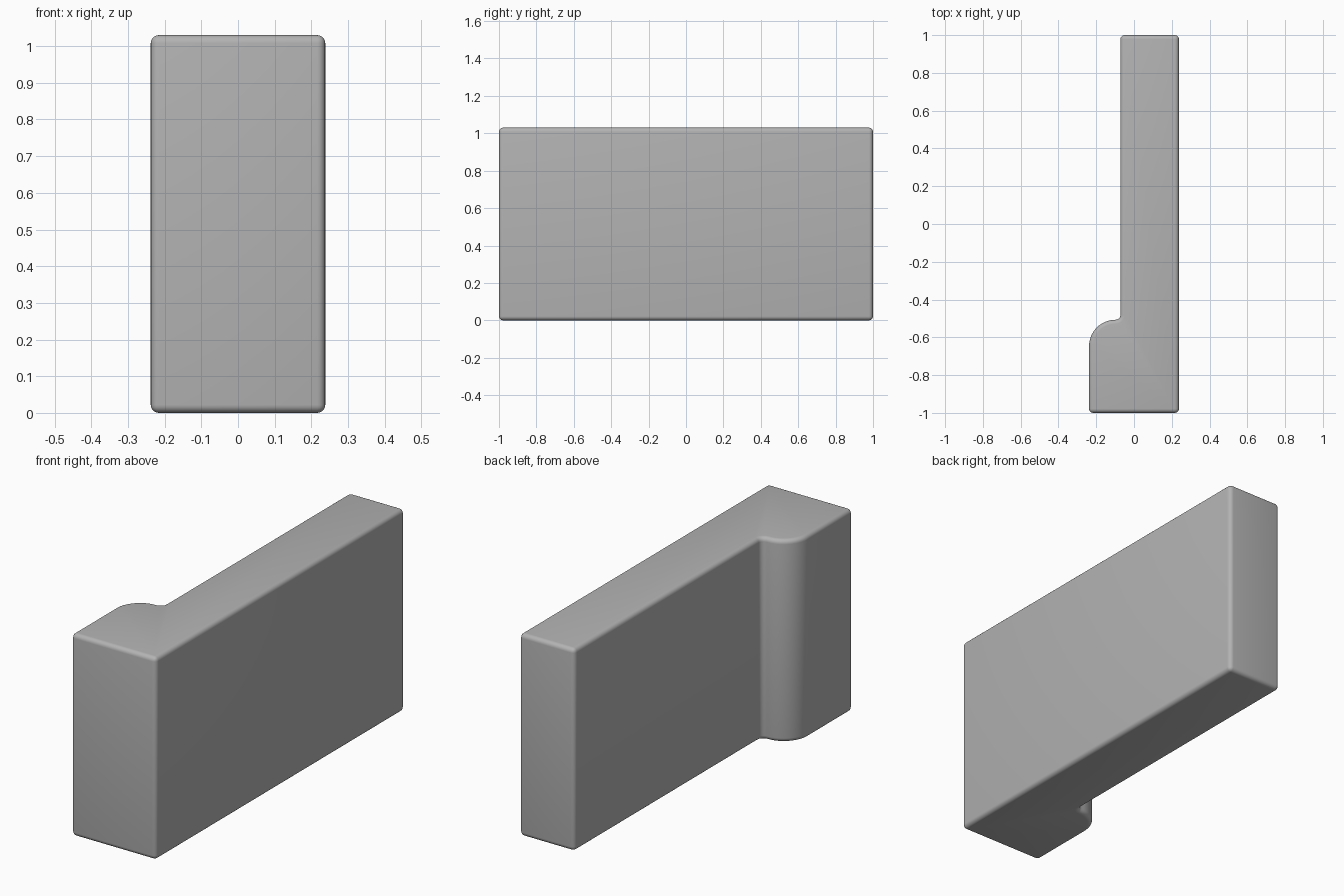
import bpy, bmesh, math

cube = bpy.data.objects.get("Cube")
if cube:
    bpy.data.objects.remove(cube, do_unlink=True)

LEFT, RIGHT, STEP = -0.238, 0.238, -0.072
HEIGHT, BEVEL = 1.03, 0.022

# Single grey material
grey = bpy.data.materials.new("plain grey")
grey.use_nodes = True
colour = (0.45, 0.45, 0.45, 1)
grey.diffuse_color = colour
grey.node_tree.nodes["Principled BSDF"].inputs["Base Color"].default_value = colour


def arc(cx, cy, radius, start, end, steps):
    """Points along an arc, angles in degrees."""
    angles = [math.radians(start + (end - start) * i / steps) for i in range(steps + 1)]
    return [(cx + radius * math.cos(a), cy + radius * math.sin(a)) for a in angles]


# Plan outline: long slab with a thick, round-shouldered end
shoulder, fillet, ledge = 0.14, 0.026, -0.507
outline = [(LEFT, -1), (RIGHT, -1), (RIGHT, 1), (STEP, 1)]
outline += arc(STEP - fillet, ledge + fillet, fillet, 0, -90, 6)
outline += arc(LEFT + shoulder, ledge - shoulder, shoulder, 90, 180, 16)

# Extrude the outline upward
bm = bmesh.new()
base = bm.faces.new([bm.verts.new((x, y, 0)) for x, y in outline])
top = bmesh.ops.extrude_face_region(bm, geom=[base])["geom"]
bmesh.ops.translate(bm, vec=(0, 0, HEIGHT),
                    verts=[v for v in top if isinstance(v, bmesh.types.BMVert)])
bmesh.ops.remove_doubles(bm, verts=bm.verts, dist=0.0005)
bmesh.ops.recalc_face_normals(bm, faces=bm.faces)
mesh = bpy.data.meshes.new("stepped_block")
bm.to_mesh(mesh)
bm.free()
mesh.materials.append(grey)

block = bpy.data.objects.new("stepped_block", mesh)
bpy.context.collection.objects.link(block)

# Rounded outer edges
bevel = block.modifiers.new("rounded edges", "BEVEL")
bevel.width = BEVEL
bevel.segments = 5
bevel.limit_method = "ANGLE"
bevel.angle_limit = math.radians(40)
bevel.use_clamp_overlap = False

bpy.ops.object.select_all(action="DESELECT")
block.select_set(True)
bpy.context.view_layer.objects.active = block
bpy.ops.object.modifier_apply(modifier=bevel.name)
bpy.ops.object.shade_smooth_by_angle(angle=math.radians(35))
